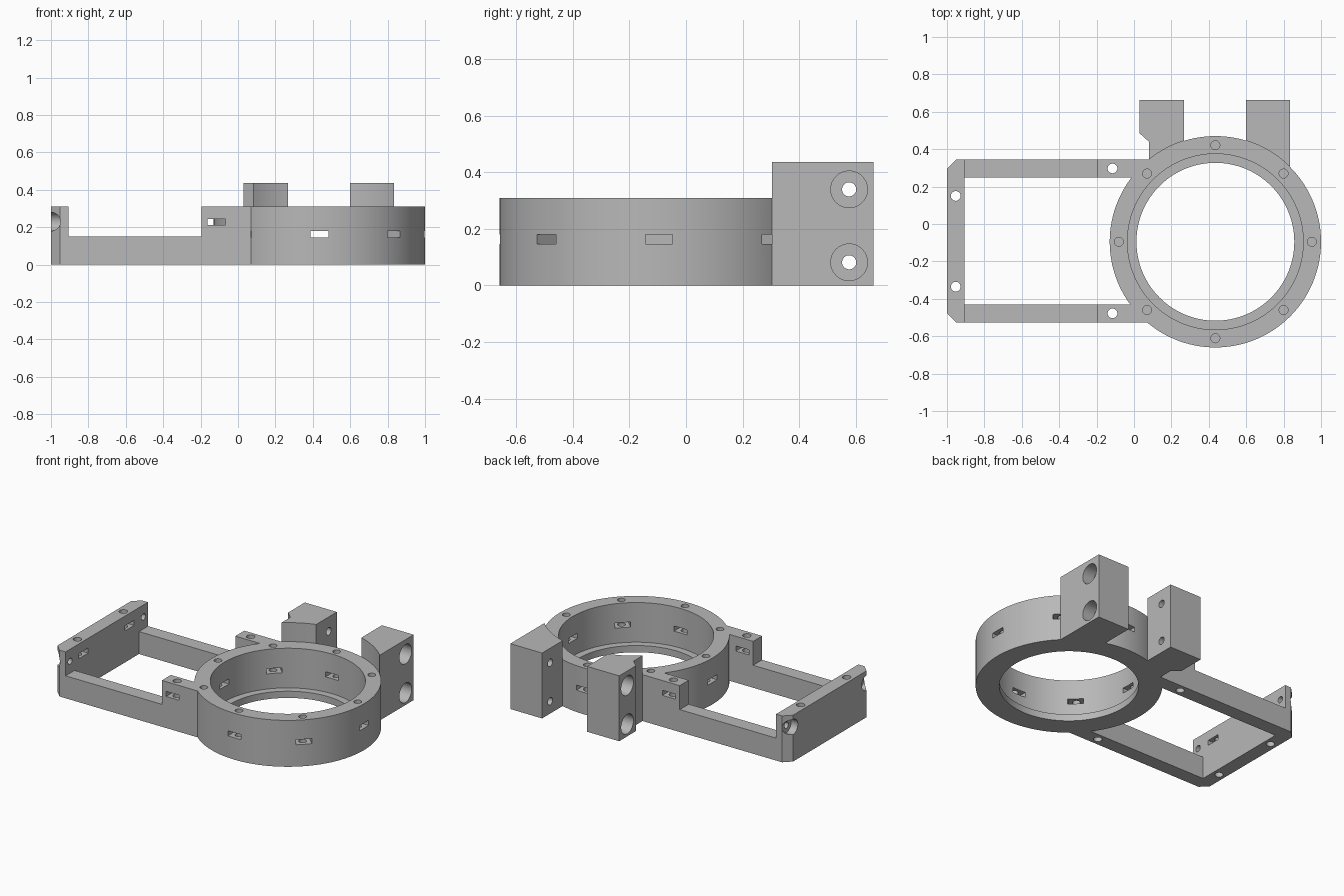
import bpy
import bmesh
from math import cos, sin, pi
from mathutils import Matrix, Vector

if "Cube" in bpy.data.objects:
    bpy.data.objects.remove(bpy.data.objects["Cube"])

grey = bpy.data.materials.new("mid grey")
grey.use_nodes = True
grey.diffuse_color = (0.48, 0.48, 0.48, 1)
grey.node_tree.nodes["Principled BSDF"].inputs["Base Color"].default_value = (0.48, 0.48, 0.48, 1)


def make(name, bm):
    bmesh.ops.recalc_face_normals(bm, faces=bm.faces)
    mesh = bpy.data.meshes.new(name)
    bm.to_mesh(mesh)
    bm.free()
    mesh.materials.append(grey)
    obj = bpy.data.objects.new(name, mesh)
    bpy.context.collection.objects.link(obj)
    return obj


def prism(name, outline, offset):
    """Extrude a closed outline of 3D points by an offset."""
    bm = bmesh.new()
    face = bm.faces.new([bm.verts.new(p) for p in outline])
    ext = bmesh.ops.extrude_face_region(bm, geom=[face])
    verts = [v for v in ext["geom"] if isinstance(v, bmesh.types.BMVert)]
    bmesh.ops.translate(bm, verts=verts, vec=offset)
    return make(name, bm)


def rod(name, start, end, radius, sides=32):
    """Cylinder between two points."""
    a, b = Vector(start), Vector(end)
    turn = (b - a).to_track_quat("Z", "Y").to_matrix().to_4x4()
    bm = bmesh.new()
    bmesh.ops.create_cone(bm, cap_ends=True, segments=sides, radius1=radius, radius2=radius,
                          depth=(b - a).length, matrix=Matrix.Translation((a + b) / 2) @ turn)
    return make(name, bm)


def box(name, centre, size, angle=0):
    bm = bmesh.new()
    place = Matrix.Translation(centre) @ Matrix.Rotation(angle, 4, "Z") @ Matrix.Diagonal((*size, 1))
    bmesh.ops.create_cube(bm, size=1, matrix=place)
    return make(name, bm)


def combine(obj, tool, operation="DIFFERENCE"):
    """Apply a boolean and discard the tool."""
    mod = obj.modifiers.new("cut", "BOOLEAN")
    mod.operation, mod.object, mod.solver = operation, tool, "EXACT"
    bpy.context.view_layer.objects.active = obj
    bpy.ops.object.modifier_apply(modifier=mod.name)
    bpy.data.objects.remove(tool)


CX, CY, R, H = 0.435, -0.095, 0.565, 0.31
BAR = 0.0475                       # half the width of the frame bars
BAR_Y = (-0.478, 0.297)            # centre lines of the side arms


def ring_body(z0=0, z1=H, radius=R):
    return rod("ring", (CX, CY, z0), (CX, CY, z1), radius, 128)


# Ring with a stepped bore, eight screw holes and nut slots
ring = ring_body()
combine(ring, ring_body(-0.1, 0.5, 0.422))
combine(ring, ring_body(0.045, 0.5, 0.47))
for i in range(8):
    a = i * pi / 4
    x, y = CX + 0.516 * cos(a), CY + 0.516 * sin(a)
    combine(ring, rod("hole", (x, y, 0.1), (x, y, 0.4), 0.024))
    combine(ring, box("slot", (x, y, 0.163), (0.2, 0.096, 0.034), a))

# Frame: chamfered end plate joined with two stepped arms
y0, y1, c = BAR_Y[0] - BAR, BAR_Y[1] + BAR, 0.048
plate = [(-0.907, y0), (-1 + c, y0), (-1, y0 + c), (-1, y1 - c), (-1 + c, y1), (-0.907, y1)]
frame = prism("end_frame", [(x, y, 0) for x, y in plate], (0, 0, H))
arm = [(-0.93, 0), (0.08, 0), (0.08, H), (-0.195, H), (-0.195, 0.15), (-0.93, 0.15)]
for y in BAR_Y:
    side = prism("arm", [(x, y - BAR, z) for x, z in arm], (0, 2 * BAR, 0))
    combine(frame, side, "UNION")
combine(frame, ring_body(-0.1, 0.6))

# Arm screw holes, nut slots and counterbored end holes
for y in BAR_Y:
    combine(frame, rod("hole", (-0.115, y, -0.1), (-0.115, y, 0.4), 0.026))
    combine(frame, box("slot", (-0.115, y, 0.228), (0.096, 0.2, 0.034)))
    combine(frame, rod("hole", (-1.1, y, 0.23), (-0.85, y, 0.23), 0.021))
    combine(frame, rod("bore", (-1.1, y, 0.23), (-0.95, y, 0.23), 0.05))
# End plate screw holes and inner nut slots
for y in (-0.335, 0.15):
    combine(frame, rod("hole", (-0.953, y, -0.1), (-0.953, y, 0.4), 0.026))
    combine(frame, box("slot", (-0.935, y, 0.228), (0.08, 0.096, 0.034)))

# Rear clamp blocks, hollowed to follow the ring
outlines = {
    "left_block": [(0.6, 0.2), (0.835, 0.2), (0.835, 0.663), (0.6, 0.663)],
    "right_block": [(0.08, 0.2), (0.267, 0.2), (0.267, 0.663), (0.03, 0.663), (0.03, 0.485), (0.08, 0.44)],
}
blocks = []
for name, outline in outlines.items():
    block = prism(name, [(x, y, 0) for x, y in outline], (0, 0, 0.437))
    combine(block, ring_body(-0.1, 0.6))
    inner, bore, outer = (0.5, 0.75, 0.95) if name == "left_block" else (0.35, 0.115, -0.1)
    for z in (0.082, 0.34):
        combine(block, rod("hole", (inner, 0.577, z), (outer, 0.577, z), 0.025))
        combine(block, rod("bore", (bore, 0.577, z), (outer, 0.577, z), 0.065))
    blocks.append(block)

# Smooth round walls, keep crisp edges
bpy.ops.object.select_all(action="DESELECT")
for obj in [ring, frame] + blocks:
    obj.select_set(True)
bpy.context.view_layer.objects.active = ring
bpy.ops.object.shade_smooth_by_angle(angle=0.5)
